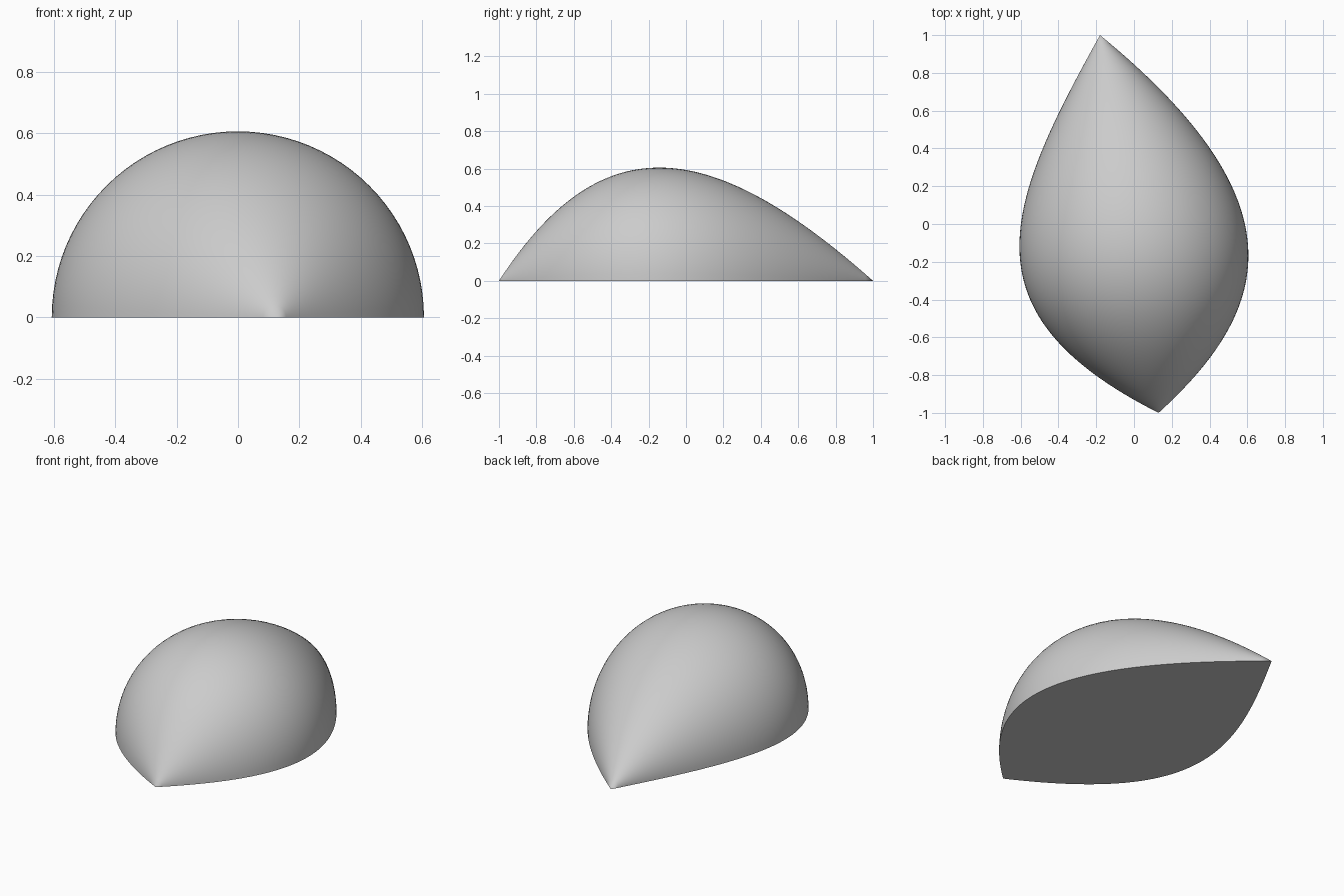
import bpy, bmesh, math
from mathutils import Vector
from mathutils.geometry import interpolate_bezier

cube = bpy.data.objects.get("Cube")
if cube:
    bpy.data.objects.remove(cube, do_unlink=True)

STATIONS, ARC = 64, 48

# Plain grey surface
grey = bpy.data.materials.new("light grey")
grey.use_nodes = True
colour = (0.6, 0.6, 0.6, 1)
grey.diffuse_color = colour
grey.node_tree.nodes["Principled BSDF"].inputs["Base Color"].default_value = colour

# Two ground rails that meet at the front and back tips
front, back = Vector((0.13, -1, 0)), Vector((-0.18, 1, 0))


def rail(x1, x2):
    return interpolate_bezier(front, Vector((x1, -0.47, 0)),
                              Vector((x2, 0.1, 0)), back, STATIONS + 1)


right_rail = rail(-0.92, -0.68)
left_rail = rail(0.71, 0.92)

# Half-circle ribs spanning the rails
bm = bmesh.new()
ribs = []
for a, b in zip(right_rail[1:-1], left_rail[1:-1]):
    mid, radius = (a + b) / 2, (b - a).length / 2
    ribs.append([bm.verts.new((mid.x - radius * math.cos(math.pi * i / ARC), mid.y,
                               radius * math.sin(math.pi * i / ARC)))
                 for i in range(ARC + 1)])
front_tip, back_tip = bm.verts.new(front), bm.verts.new(back)

# Domed skin between the ribs, closing on each tip
for r, s in zip(ribs, ribs[1:]):
    for i in range(ARC):
        bm.faces.new((r[i], r[i + 1], s[i + 1], s[i]))
for i in range(ARC):
    bm.faces.new((front_tip, ribs[0][i + 1], ribs[0][i]))
    bm.faces.new((back_tip, ribs[-1][i], ribs[-1][i + 1]))

# Flat underside
bm.faces.new([front_tip] + [r[0] for r in ribs] + [back_tip] + [r[-1] for r in reversed(ribs)])
bmesh.ops.recalc_face_normals(bm, faces=bm.faces)

mesh = bpy.data.meshes.new("domed_shell")
bm.to_mesh(mesh)
bm.free()
mesh.materials.append(grey)
shell = bpy.data.objects.new("domed_shell", mesh)
bpy.context.collection.objects.link(shell)

# Smooth dome with a crisp ground edge
bpy.context.view_layer.objects.active = shell
shell.select_set(True)
bpy.ops.object.shade_smooth_by_angle(angle=math.radians(40))
